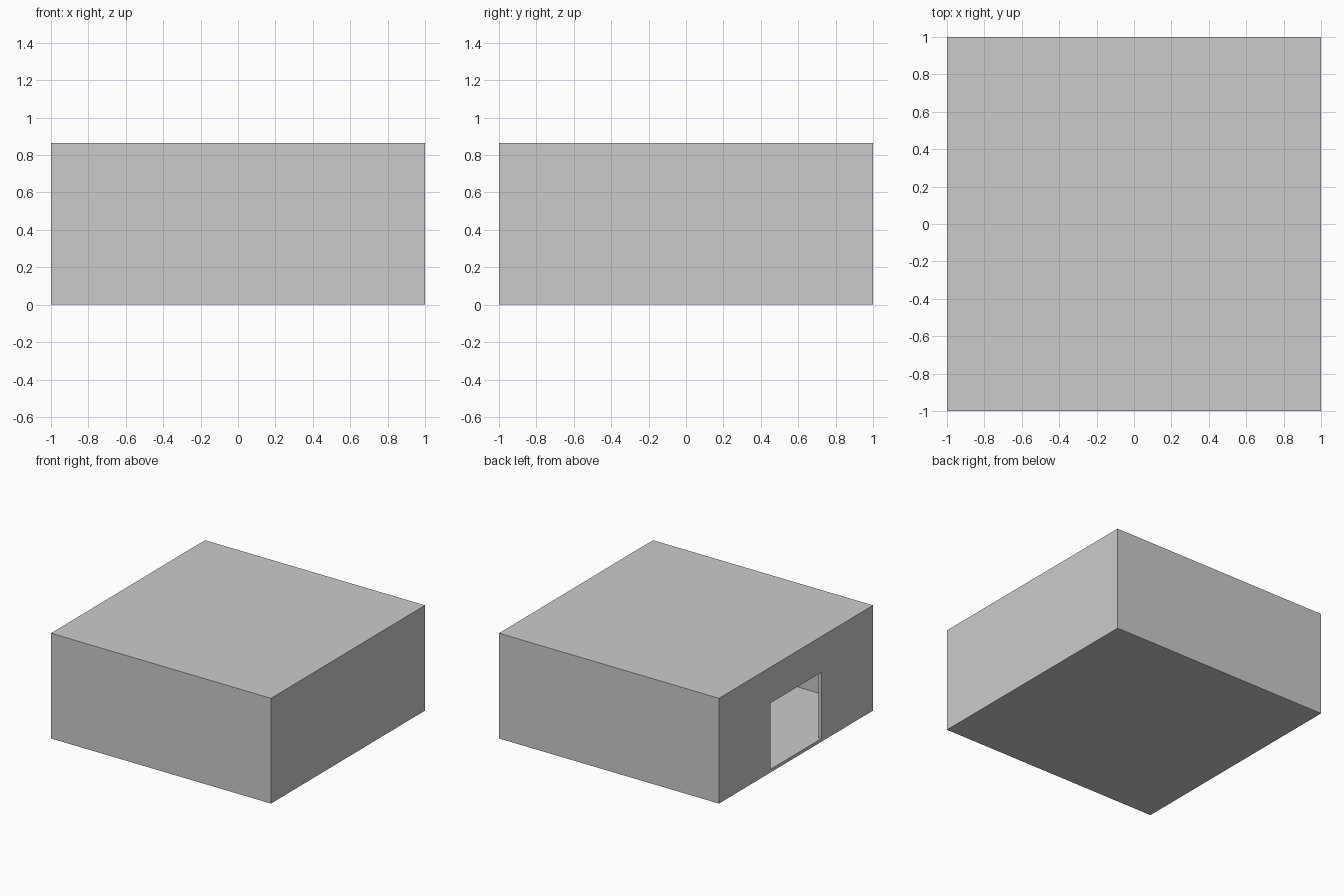
import bpy

if "Cube" in bpy.data.objects:
    bpy.data.objects.remove(bpy.data.objects["Cube"])

HEIGHT = 0.865   # overall height
T = 0.026        # wall, floor and roof thickness
DOOR_HALF = 0.33
DOOR_TOP = 0.57


def box(name, lo, hi):
    bpy.ops.mesh.primitive_cube_add(size=1)
    ob = bpy.context.object
    ob.name = name
    for v in ob.data.vertices:
        v.co = [lo[i] if v.co[i] < 0 else hi[i] for i in range(3)]
    return ob


def cut(target, cutter):
    mod = target.modifiers.new(cutter.name, 'BOOLEAN')
    mod.operation = 'DIFFERENCE'
    mod.solver = 'EXACT'
    mod.object = cutter
    bpy.context.view_layer.objects.active = target
    bpy.ops.object.modifier_apply(modifier=mod.name)
    bpy.data.objects.remove(cutter)


# Closed block forming the outside of the room
room = box("room_shell", (-1, -1, 0), (1, 1, HEIGHT))

# Hollow interior
cut(room, box("interior_cutter", (-1 + T, -1 + T, T), (1 - T, 1 - T, HEIGHT - T)))

# Doorway in the left wall, level with the inner floor
cut(room, box("doorway_cutter", (-1.1, -DOOR_HALF, T), (-1 + 2 * T, DOOR_HALF, DOOR_TOP)))
